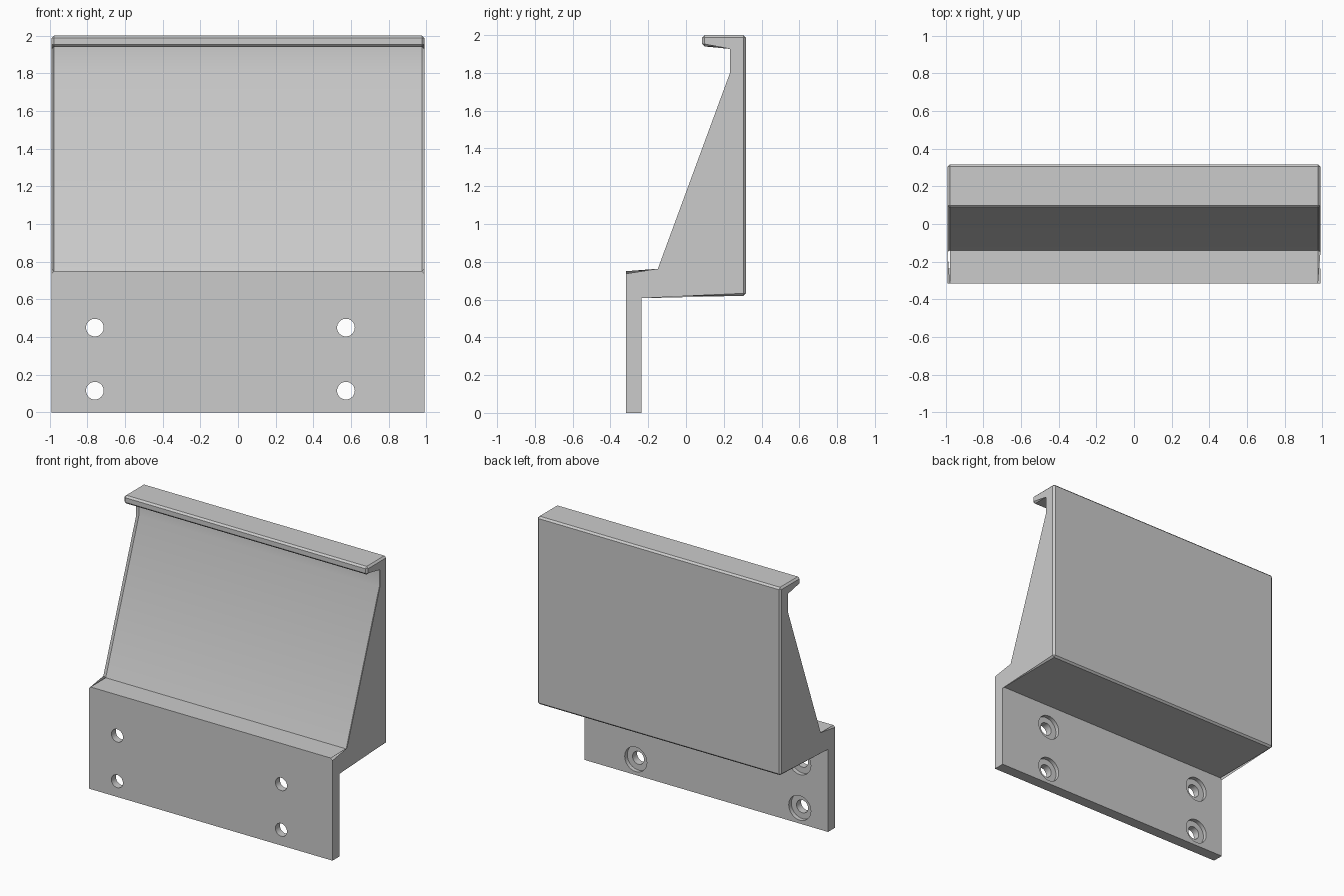
import bpy, bmesh, math

cube = bpy.data.objects.get("Cube")
if cube:
    bpy.data.objects.remove(cube, do_unlink=True)

HALF = 0.99      # half width of the bracket
CHAMFER = 0.013

grey = bpy.data.materials.new("grey")
grey.use_nodes = True
colour = (0.6, 0.6, 0.6, 1)
grey.diffuse_color = colour
grey.node_tree.nodes["Principled BSDF"].inputs["Base Color"].default_value = colour


def new_object(name, bm):
    mesh = bpy.data.meshes.new(name)
    bmesh.ops.recalc_face_normals(bm, faces=bm.faces[:])
    bm.to_mesh(mesh)
    bm.free()
    mesh.materials.append(grey)
    obj = bpy.data.objects.new(name, mesh)
    bpy.context.collection.objects.link(obj)
    return obj


# Side profile (y, z): mounting plate, base, hooked lip, sloped front, ledge
profile = [(-0.317, 0), (-0.235, 0), (-0.235, 0.62), (0.317, 0.62),
           (0.317, 2), (0.085, 2), (0.085, 1.94), (0.245, 1.94),
           (0.245, 1.795), (-0.14, 0.75), (-0.317, 0.75)]
count = len(profile)
bm = bmesh.new()
ends = [[bm.verts.new((x, y, z)) for y, z in profile] for x in (-HALF, HALF)]
for ring in ends:
    bm.faces.new(ring)
for i in range(count):
    j = (i + 1) % count
    bm.faces.new((ends[0][i], ends[0][j], ends[1][j], ends[1][i]))

# Chamfer the outline above the plate and the long outer corners
edges = [bm.edges.get((ring[i], ring[i + 1])) for ring in ends for i in range(2, count - 1)]
edges += [bm.edges.get((ends[0][i], ends[1][i])) for i in range(3, 7)]
bmesh.ops.bevel(bm, geom=edges, offset=CHAMFER, segments=1, affect='EDGES')
bracket = new_object("bracket", bm)


# Screw holes with counterbores on the back of the plate
def cutter(name, x, z, radius, y0, y1):
    bm = bmesh.new()
    bmesh.ops.create_cone(bm, cap_ends=True, segments=32, radius1=radius,
                          radius2=radius, depth=y1 - y0)
    obj = new_object(name, bm)
    obj.rotation_euler.x = math.pi / 2
    obj.location = (x, (y0 + y1) / 2, z)
    obj.hide_render = True
    return obj


cutters = []
for x in (-0.76, 0.573):
    for z in (0.115, 0.45):
        cutters.append(cutter("screw_hole", x, z, 0.047, -0.4, -0.2))
        cutters.append(cutter("counterbore", x, z, 0.09, -0.265, -0.19))

bpy.context.view_layer.objects.active = bracket
bracket.select_set(True)
for tool in cutters:
    cut = bracket.modifiers.new("cut", 'BOOLEAN')
    cut.operation = 'DIFFERENCE'
    cut.solver = 'EXACT'
    cut.object = tool
    bpy.ops.object.modifier_apply(modifier=cut.name)
for tool in cutters:
    bpy.data.objects.remove(tool, do_unlink=True)

bpy.ops.object.shade_smooth_by_angle(angle=math.radians(30))
